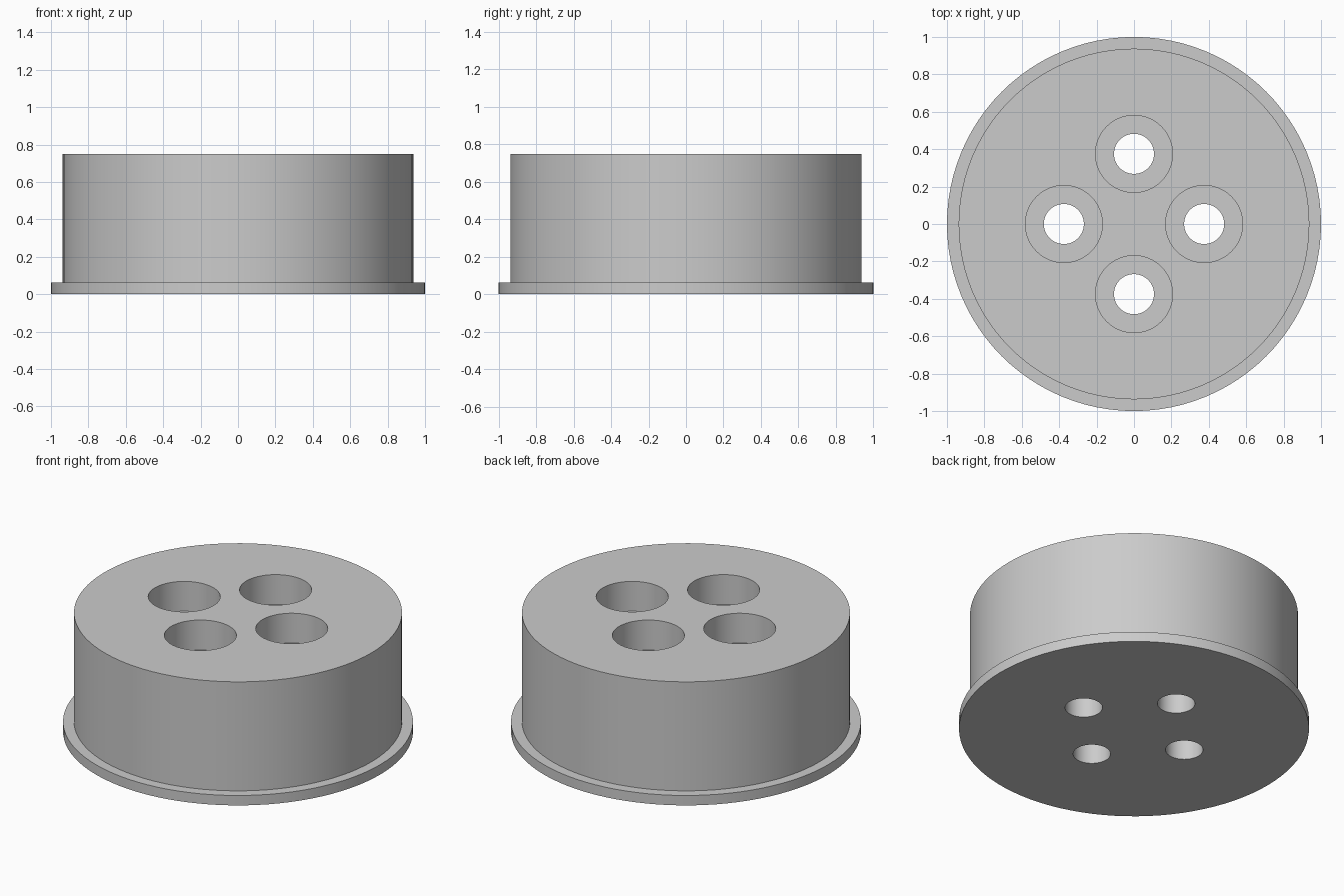
import bpy, bmesh, math
from mathutils import Vector

if "Cube" in bpy.data.objects:
    bpy.data.objects.remove(bpy.data.objects["Cube"], do_unlink=True)

SEGMENTS = 96
HOLE_SEGMENTS = 64


def make_material(name, colour):
    mat = bpy.data.materials.new(name)
    mat.use_nodes = True
    mat.diffuse_color = colour
    mat.node_tree.nodes["Principled BSDF"].inputs["Base Color"].default_value = colour
    return mat


def add_turned_solid(bm, profile, segments, centre=(0, 0)):
    """Closed solid of revolution from (radius, z) points, bottom to top."""
    rings = []
    for r, z in profile:
        rings.append([bm.verts.new(Vector((
            centre[0] + r * math.cos(2 * math.pi * i / segments),
            centre[1] + r * math.sin(2 * math.pi * i / segments), z)))
            for i in range(segments)])
    for low, high in zip(rings, rings[1:]):
        for i in range(segments):
            j = (i + 1) % segments
            bm.faces.new((low[i], low[j], high[j], high[i]))
    bm.faces.new(rings[0][::-1])
    bm.faces.new(rings[-1])


def make_object(name, bm):
    mesh = bpy.data.meshes.new(name)
    bm.normal_update()
    bm.to_mesh(mesh)
    bm.free()
    obj = bpy.data.objects.new(name, mesh)
    bpy.context.collection.objects.link(obj)
    return obj


# Round body with a thin flange at the foot
bm = bmesh.new()
add_turned_solid(bm, [(1, 0), (1, 0.0625), (0.9375, 0.0625), (0.9375, 0.75)], SEGMENTS)
body = make_object("flanged_body", bm)
body.data.materials.append(make_material("light grey", (0.6, 0.6, 0.6, 1)))

# Four stepped screw holes: narrow through hole, wide counterbore above
bm = bmesh.new()
for k in range(4):
    a = k * math.pi / 2
    add_turned_solid(bm, [(0.107, -0.1), (0.107, 0.5625), (0.206, 0.5625), (0.206, 0.85)],
                     HOLE_SEGMENTS, (0.375 * math.cos(a), 0.375 * math.sin(a)))
cutter = make_object("hole_cutter", bm)
cutter.hide_render = True

# Cut the holes and drop the cutter
cut = body.modifiers.new("holes", 'BOOLEAN')
cut.operation = 'DIFFERENCE'
cut.solver = 'EXACT'
cut.object = cutter
bpy.ops.object.select_all(action='DESELECT')
body.select_set(True)
bpy.context.view_layer.objects.active = body
bpy.ops.object.modifier_apply(modifier=cut.name)
bpy.data.objects.remove(cutter, do_unlink=True)

# Smooth walls, sharp rims
bpy.ops.object.shade_smooth_by_angle(angle=math.radians(30))
